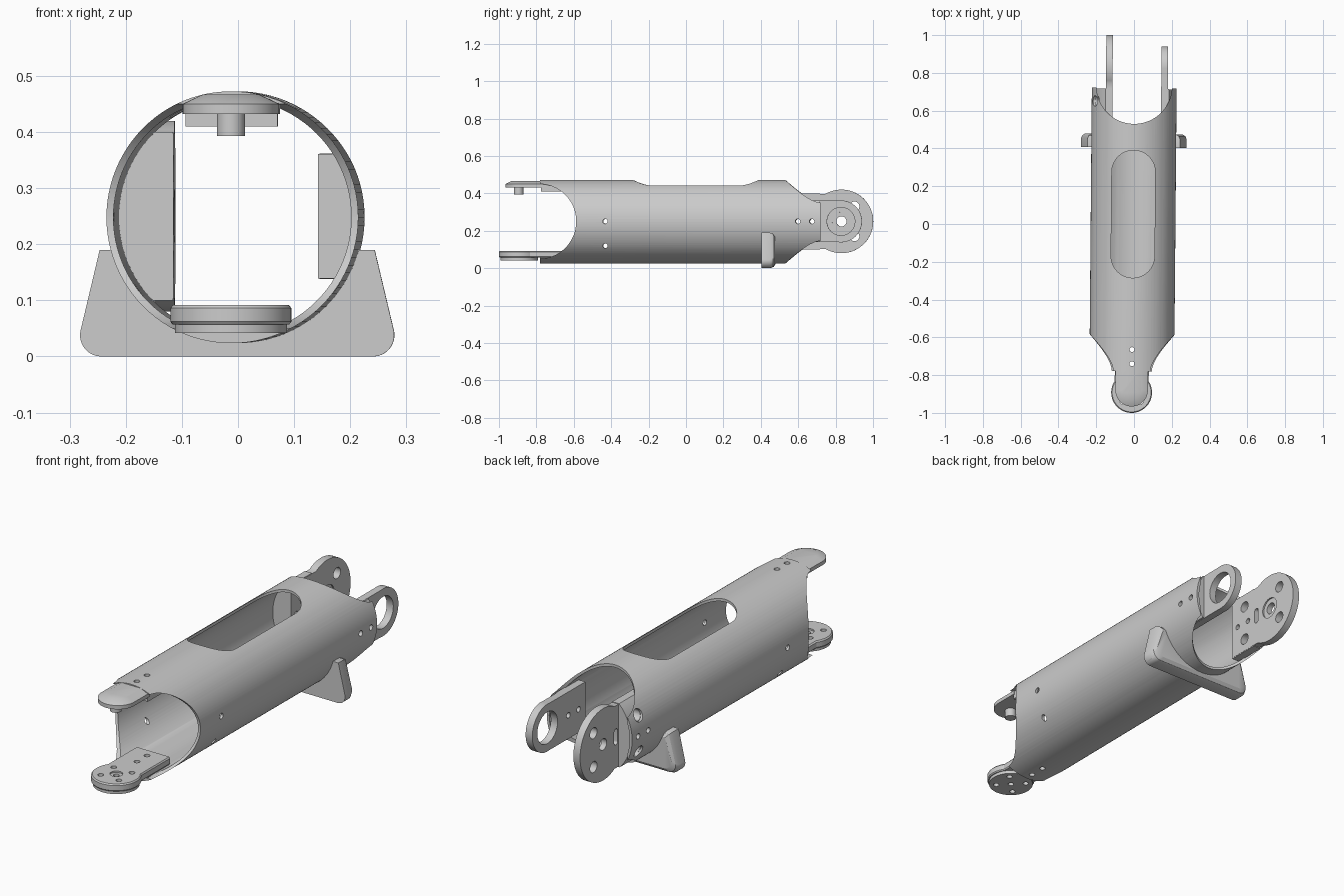
import bpy, bmesh
from math import sin, cos, pi, asin
from mathutils import Matrix

cube = bpy.data.objects.get("Cube")
if cube:
    bpy.data.objects.remove(cube)

MID = 0.248          # height of the tube axis
OUTER, INNER = 0.2245, 0.212
parts = []


def arc(cu, cv, r, start, end, n=48):
    return [(cu + r * cos(start + (end - start) * i / n),
             cv + r * sin(start + (end - start) * i / n)) for i in range(n + 1)]


def circle(cu, cv, r, n=64):
    return arc(cu, cv, r, 0, 2 * pi, n)[:-1]


def box(u0, u1, v0, v1):
    return [(u0, v0), (u1, v0), (u1, v1), (u0, v1)]


def keyhole(centre, across, r, half, end):
    """Round head with a straight neck running from the head to `end`."""
    d = 1 if centre > end else -1
    a = pi - asin(min(1, half / r))
    head = [(centre + d * (u - centre), v) for u, v in arc(centre, across, r, -a, a)]
    return head + [(end, across + half), (end, across - half)]


def swap(pts):
    return [(v, u) for u, v in pts]


def loft(name, axis, layers):
    """Closed solid through equal-length outlines [(points, height), ...]."""
    place = {"X": lambda u, v, h: (h, u, v),
             "Y": lambda u, v, h: (u, h, v),
             "Z": lambda u, v, h: (u, v, h)}[axis]
    bm = bmesh.new()
    rings = [[bm.verts.new(place(u, v, h)) for u, v in pts] for pts, h in layers]
    for a, b in zip(rings, rings[1:]):
        for i in range(len(a)):
            j = (i + 1) % len(a)
            bm.faces.new((a[i], a[j], b[j], b[i]))
    bm.faces.new(rings[0])
    bm.faces.new(rings[-1])
    bmesh.ops.recalc_face_normals(bm, faces=bm.faces)
    mesh = bpy.data.meshes.new(name)
    bm.to_mesh(mesh)
    bm.free()
    obj = bpy.data.objects.new(name, mesh)
    bpy.context.collection.objects.link(obj)
    return obj


def prism(name, axis, pts, lo, hi):
    return loft(name, axis, [(pts, lo), (pts, hi)])


def combine(obj, tool, operation="DIFFERENCE"):
    tool.hide_render = True
    mod = obj.modifiers.new("combine", "BOOLEAN")
    mod.operation, mod.object, mod.solver = operation, tool, "EXACT"
    bpy.context.view_layer.objects.active = obj
    bpy.ops.object.modifier_apply(modifier=mod.name)
    bpy.data.objects.remove(tool)


def cut(obj, axis, pts, lo, hi):
    combine(obj, prism("cutter", axis, pts, lo, hi))


def drill(obj, axis, spots, r, lo, hi):
    for u, v in spots:
        cut(obj, axis, circle(u, v, r, 24), lo, hi)


def core_block(name, pts, y0, y1):
    """Block trimmed to the inside of the tube."""
    block = prism(name, "Y", pts, y0, y1)
    core = prism("core", "Y", circle(0, MID, INNER + 0.003, 96), y0 - 0.1, y1 + 0.1)
    combine(block, core, "INTERSECT")
    return block


# Main tube with a fish-mouth at each end and a long window on top
tube = prism("main_tube", "Y", circle(0, MID, OUTER, 96), -0.78, 0.72)
cut(tube, "Y", circle(0, MID, INNER, 96), -1.1, 1.1)
cut(tube, "X", circle(-0.785, 0.25, 0.2, 96), -0.5, 0.5)
cut(tube, "Z", circle(0, 0.73, 0.2, 96), -0.2, 0.8)
window = arc(0, 0.275, 0.115, 0, pi, 32) + arc(0, -0.17, 0.115, pi, 2 * pi, 32)
cut(tube, "Z", window, MID, 0.8)

# Screw holes in the tube
small_screws = [(0.6, 0.25), (0.675, 0.25)]
large_bolts = [(0.65, 0.25 + s * 0.085) for s in (-1, 1)]
tongue_screws = [(0, -0.665), (0, -0.74)]
drill(tube, "X", [(-0.43, 0.25), (-0.43, 0.12)] + small_screws, 0.013, -0.5, 0.5)
drill(tube, "X", large_bolts, 0.028, -0.5, 0)
drill(tube, "Z", tongue_screws, 0.013, -0.2, 0.8)
parts.append(tube)

# Large joint disc at the rear, with a pad filling out to the tube wall
disc = prism("rear_joint_disc", "X", keyhole(0.83, 0.25, 0.17, 0.147, 0.56), -0.15, -0.115)
disc_pad = core_block("disc_pad", box(-0.3, -0.116, 0.1, 0.4), 0.561, 0.715)
combine(disc, disc_pad, "UNION")
drill(disc, "X", [(0.83, 0.25)], 0.027, -0.5, 0)
drill(disc, "X", [(0.83, 0.25)], 0.05, -0.122, 0)
drill(disc, "X", [(0.9, 0.25 + s * 0.08) for s in (-1, 1)] + large_bolts, 0.026, -0.5, 0)
drill(disc, "X", small_screws, 0.013, -0.5, 0)
slot = arc(0.735, 0.275, 0.013, 0, pi, 12) + arc(0.735, 0.225, 0.013, pi, 2 * pi, 12)
cut(disc, "X", slot, -0.5, 0)
parts.append(disc)

# Bearing ring plate on the other side
ring = prism("rear_bearing_ring", "X", keyhole(0.83, 0.25, 0.112, 0.111, 0.55), 0.143, 0.178)
ring_pad = core_block("ring_pad", box(0.144, 0.3, 0.14, 0.36), 0.551, 0.715)
combine(ring, ring_pad, "UNION")
drill(ring, "X", [(0.83, 0.25)], 0.075, 0, 0.5)
drill(ring, "X", small_screws, 0.013, 0, 0.5)
parts.append(ring)


# Lower front joint plate with a stepped round head
def lower_outline(inset):
    return swap(keyhole(-0.892, 0, 0.108 - inset, 0.09 - inset, -0.62))


lower = loft("lower_joint_plate", "Z", [(lower_outline(0.004), 0.057), (lower_outline(0), 0.062),
                                        (lower_outline(0), 0.086), (lower_outline(0.005), 0.092)])
lower_step = prism("lower_step", "Z", circle(0, -0.892, 0.1), 0.042, 0.07)
combine(lower, lower_step, "UNION")
lower_pad = core_block("lower_pad", box(-0.084, 0.084, 0, 0.07), -0.779, -0.622)
combine(lower, lower_pad, "UNION")
head_screws = [(sx * 0.048, -0.892 + sy * 0.048) for sx in (-1, 1) for sy in (-1, 1)]
drill(lower, "Z", head_screws + tongue_screws + [(0, -0.892)], 0.013, 0, 0.2)
drill(lower, "Z", [(0, -0.892)], 0.028, 0.085, 0.2)
parts.append(lower)


# Upper front tongue with a chamfered top, and its pivot pin
def upper_outline(r):
    return swap(keyhole(-0.88, 0, r, r, -0.765))


upper = loft("upper_joint_tongue", "Z", [(upper_outline(0.086), 0.432),
                                         (upper_outline(0.086), 0.45),
                                         (upper_outline(0.05), 0.467)])
pin = prism("pivot_pin", "Z", circle(0, -0.895, 0.025, 32), 0.393, 0.44)
upper_pad = core_block("upper_tongue_pad", box(-0.082, 0.082, 0.41, 0.6), -0.775, -0.62)
drill(upper_pad, "Z", tongue_screws, 0.013, 0.3, 0.6)
parts += [upper, pin, upper_pad]


# Saddle stand under the rear half
def stand_outline(d):
    right = arc(0.242 - d, 0.038 + d, 0.038, -pi / 2, 0.22, 16) + [(0.245 - d, 0.19 - d)]
    return right + [(-x, z) for x, z in reversed(right)]


stand = loft("saddle_stand", "Y", [(stand_outline(d), y) for d, y in
                                   ((0, 0.405), (0, 0.45), (0.007, 0.467), (0.022, 0.477))])
cut(stand, "Y", circle(0, MID, OUTER - 0.001, 96), 0.2, 0.7)
parts.append(stand)

# Slight yaw of the whole assembly, then smooth shading with crisp edges
for obj in parts:
    obj.data.transform(Matrix.Translation((-0.005, 0, 0)) @ Matrix.Rotation(-0.0086, 4, "Z"))
bpy.ops.object.select_all(action="DESELECT")
for obj in parts:
    obj.select_set(True)
bpy.context.view_layer.objects.active = tube
bpy.ops.object.shade_smooth_by_angle(angle=pi / 6)
